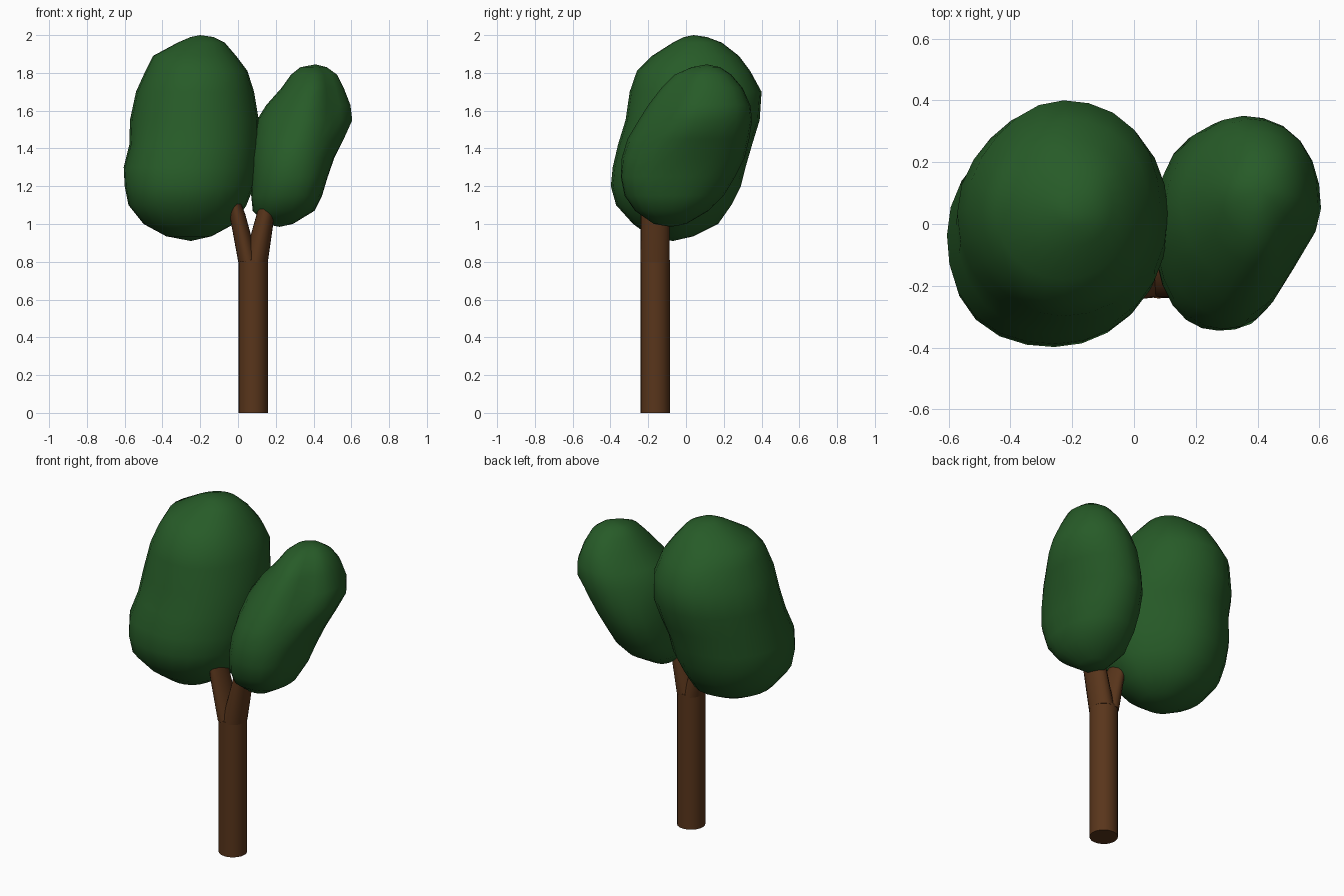
import bpy, bmesh, math
from mathutils import Vector

if "Cube" in bpy.data.objects:
    bpy.data.objects.remove(bpy.data.objects["Cube"])


def material(name, col):
    m = bpy.data.materials.new(name)
    m.diffuse_color = (*col, 1)
    m.use_nodes = True
    m.node_tree.nodes["Principled BSDF"].inputs["Base Color"].default_value = m.diffuse_color
    return m


BARK = material("bark", (0.1, 0.036, 0.011))
LEAF = material("leaf", (0.02, 0.105, 0.021))


def loft(name, rings, mat, sides, angle):
    """Skin a list of point rings; single-point rings become poles."""
    bm = bmesh.new()
    rows = [[bm.verts.new(p) for p in r] for r in rings]
    for a, b in zip(rows, rows[1:]):
        for i in range(sides):
            j = (i + 1) % sides
            if len(a) == 1:
                bm.faces.new((a[0], b[j], b[i]))
            elif len(b) == 1:
                bm.faces.new((a[i], a[j], b[0]))
            else:
                bm.faces.new((a[i], a[j], b[j], b[i]))
    for r in (rows[0], rows[-1]):
        if len(r) > 1:
            bm.faces.new(r)
    bmesh.ops.recalc_face_normals(bm, faces=bm.faces[:])
    me = bpy.data.meshes.new(name)
    bm.to_mesh(me)
    bm.free()
    me.materials.append(mat)
    ob = bpy.data.objects.new(name, me)
    bpy.context.collection.objects.link(ob)
    bpy.ops.object.select_all(action='DESELECT')
    ob.select_set(True)
    bpy.context.view_layer.objects.active = ob
    bpy.ops.object.shade_smooth_by_angle(angle=math.radians(angle))
    return ob


def ellipse(x0, x1, y0, y1, z, n, corners=(0, 0, 0, 0)):
    """Ellipse filling a box; corners swell its four quadrants."""
    cx, cy, rx, ry = (x0 + x1) / 2, (y0 + y1) / 2, (x1 - x0) / 2, (y1 - y0) / 2
    if rx == 0:
        return [Vector((cx, cy, z))]
    pts = []
    for i in range(n):
        t = 2 * math.pi * i / n
        k = 1 + corners[i * 4 // n] * math.sin(2 * t) ** 2
        pts.append(Vector((cx + k * rx * math.cos(t), cy + k * ry * math.sin(t), z)))
    return pts


def limb(name, sections):
    """Limb through (x, y, z, x radius, y radius) sections."""
    loft(name, [ellipse(x - rx, x + rx, y - ry, y + ry, z, 20)
                for x, y, z, rx, ry in sections], BARK, 20, 40)


def crown(name, sections, low, high, split):
    """Leaf mass through (z, x min, x max, y min, y max) sections, with
    corner swelling (back right, back left, front left, front right)."""
    rings = []
    for s in sections:
        f = min(1, max(0, (s[0] - split) / 0.3 + 0.5))
        c = [a + (b - a) * f for a, b in zip(low, high)]
        rings.append(ellipse(*s[1:], s[0], 24, c))
    loft(name, rings, LEAF, 24, 80)


# trunk and its fork
TX, TY = 0.08, -0.163
limb("trunk", [(TX, TY, 0, 0.078, 0.078), (TX, TY, 0.81, 0.078, 0.078)])
limb("left_branch", [(0.054, TY, 0.8, 0.053, 0.077), (-0.003, TY - 0.005, 1.05, 0.042, 0.073),
                     (-0.035, TY, 1.18, 0.025, 0.065)])
limb("right_branch", [(0.093, TY, 0.8, 0.065, 0.077), (0.146, TY, 1.05, 0.048, 0.076),
                      (0.17, TY, 1.18, 0.04, 0.07)])

# large left crown
crown("left_crown", [
    (0.91, -0.25, -0.25, -0.07, -0.07),
    (0.935, -0.38, -0.14, -0.19, 0.04),
    (1.0, -0.5, -0.02, -0.28, 0.17),
    (1.1, -0.58, 0.045, -0.37, 0.24),
    (1.2, -0.6, 0.085, -0.398, 0.29),
    (1.3, -0.605, 0.1, -0.388, 0.315),
    (1.42, -0.575, 0.11, -0.36, 0.35),
    (1.55, -0.572, 0.11, -0.32, 0.39),
    (1.7, -0.54, 0.085, -0.298, 0.4),
    (1.81, -0.49, 0.05, -0.26, 0.34),
    (1.89, -0.45, -0.01, -0.18, 0.28),
    (1.96, -0.32, -0.07, -0.07, 0.19),
    (1.99, -0.25, -0.13, -0.01, 0.11),
    (2.0, -0.2, -0.2, 0.04, 0.04)],
    (-0.08, 0, 0.05, 0), (0.03, -0.04, 0, 0.02), 1.45)

# smaller leaning right crown
crown("right_crown", [
    (0.985, 0.22, 0.22, -0.08, -0.08),
    (1.0, 0.14, 0.29, -0.17, 0.0),
    (1.07, 0.078, 0.405, -0.27, 0.12),
    (1.15, 0.07, 0.445, -0.325, 0.2),
    (1.25, 0.07, 0.475, -0.345, 0.26),
    (1.35, 0.07, 0.51, -0.34, 0.31),
    (1.45, 0.08, 0.56, -0.31, 0.335),
    (1.55, 0.1, 0.605, -0.25, 0.35),
    (1.63, 0.15, 0.595, -0.2, 0.34),
    (1.72, 0.23, 0.56, -0.13, 0.3),
    (1.79, 0.28, 0.525, -0.06, 0.24),
    (1.83, 0.33, 0.47, 0.03, 0.18),
    (1.845, 0.41, 0.41, 0.11, 0.11)],
    (0, 0.08, 0.03, 0.09), (0.04, -0.06, -0.03, -0.18), 1.43)
